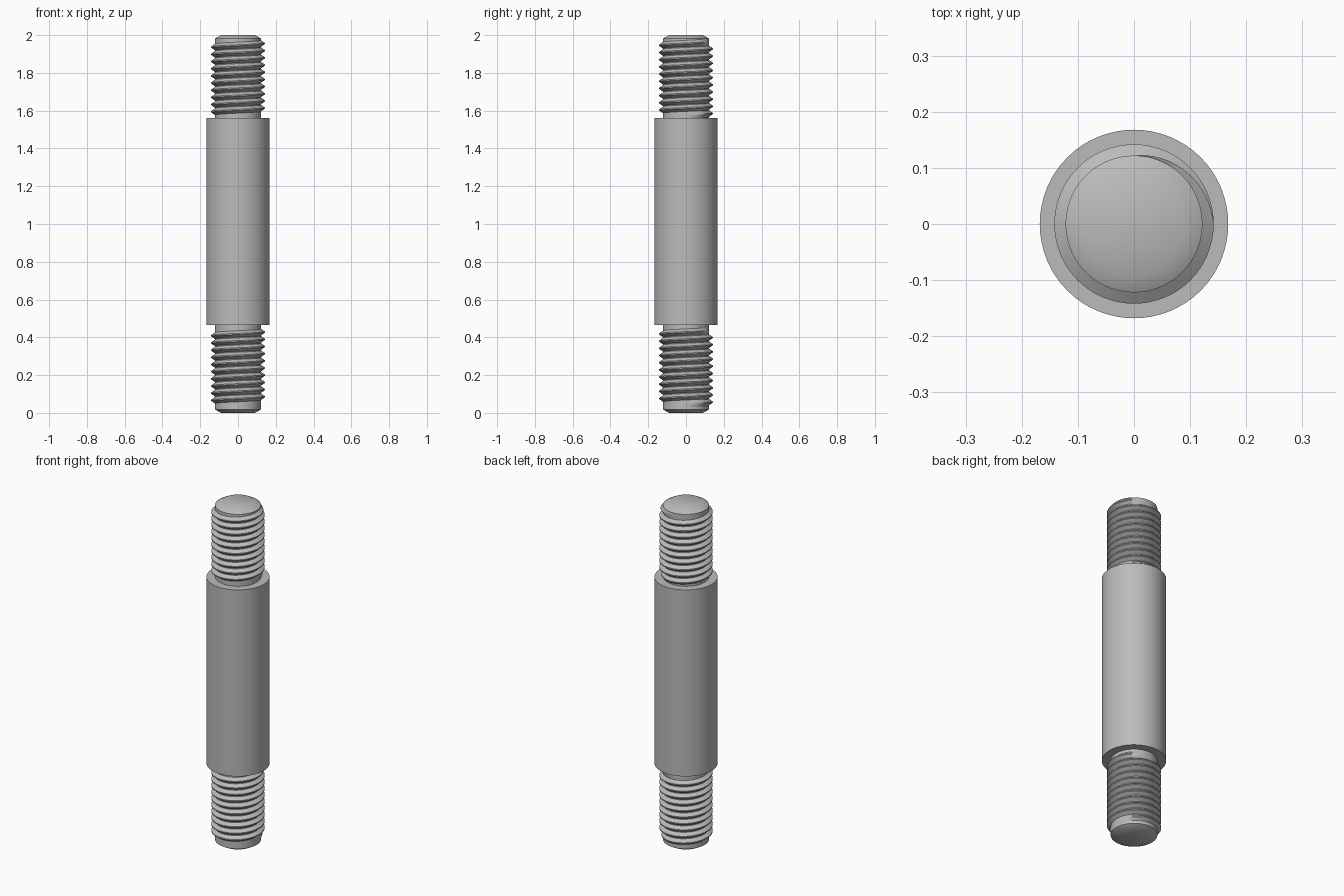
import bpy, bmesh, math

if "Cube" in bpy.data.objects:
    bpy.data.objects.remove(bpy.data.objects["Cube"], do_unlink=True)

SEGMENTS = 64
ROOT, CREST, PITCH = 0.122, 0.142, 0.038

steel = bpy.data.materials.new("grey_steel")
steel.use_nodes = True
colour = (0.5, 0.5, 0.5, 1)
steel.diffuse_color = colour
steel.node_tree.nodes["Principled BSDF"].inputs["Base Color"].default_value = colour


def finish(name, bm):
    bmesh.ops.recalc_face_normals(bm, faces=bm.faces)
    mesh = bpy.data.meshes.new(name)
    bm.to_mesh(mesh)
    bm.free()
    mesh.materials.append(steel)
    obj = bpy.data.objects.new(name, mesh)
    bpy.context.collection.objects.link(obj)
    bpy.ops.object.select_all(action="DESELECT")
    obj.select_set(True)
    bpy.context.view_layer.objects.active = obj
    bpy.ops.object.shade_smooth_by_angle(angle=math.radians(30))


def lathe(name, profile):
    """Turn (radius, z) points into a closed solid."""
    bm = bmesh.new()
    rings = []
    for r, z in profile:
        angles = [math.tau * i / SEGMENTS for i in range(SEGMENTS)]
        rings.append([bm.verts.new((r * math.cos(a), r * math.sin(a), z)) for a in angles])
    for low, high in zip(rings, rings[1:]):
        for i in range(SEGMENTS):
            j = (i + 1) % SEGMENTS
            bm.faces.new((low[i], low[j], high[j], high[i]))
    bm.faces.new(rings[0])
    bm.faces.new(rings[-1])
    finish(name, bm)


def thread(name, top, turns):
    """Right-handed ridge winding down from the +y side, fading out at both ends."""
    bm = bmesh.new()
    steps = int(turns * SEGMENTS)
    fade = SEGMENTS // 4
    sections = []
    for i in range(steps + 1):
        a = math.pi / 2 - math.tau * i / SEGMENTS
        z = top - PITCH * i / SEGMENTS
        grow = min(1, i / fade, (steps - i) / fade)
        crest = ROOT + (CREST - ROOT) * max(grow, 0.02)
        half = PITCH * 0.45
        shape = [(ROOT - 0.004, half), (ROOT, half), (crest, 0.003),
                 (crest, -0.003), (ROOT, -half), (ROOT - 0.004, -half)]
        sections.append([bm.verts.new((r * math.cos(a), r * math.sin(a), z + dz))
                         for r, dz in shape])
    for s, t in zip(sections, sections[1:]):
        for k in range(len(s)):
            n = (k + 1) % len(s)
            bm.faces.new((s[k], s[n], t[n], t[k]))
    bm.faces.new(sections[0])
    bm.faces.new(sections[-1])
    finish(name, bm)


# Turned stud: chamfered end, thread core, thick shank, thread core, chamfered end
lathe("stud_body", [(0.09, 0), (ROOT, 0.018), (ROOT, 0.465), (0.168, 0.465),
                    (0.168, 1.56), (ROOT, 1.56), (ROOT, 1.982), (0.09, 2)])

# Helical threads on both ends
thread("upper_thread", 1.965, 10.25)
thread("lower_thread", 0.437, 10.25)
